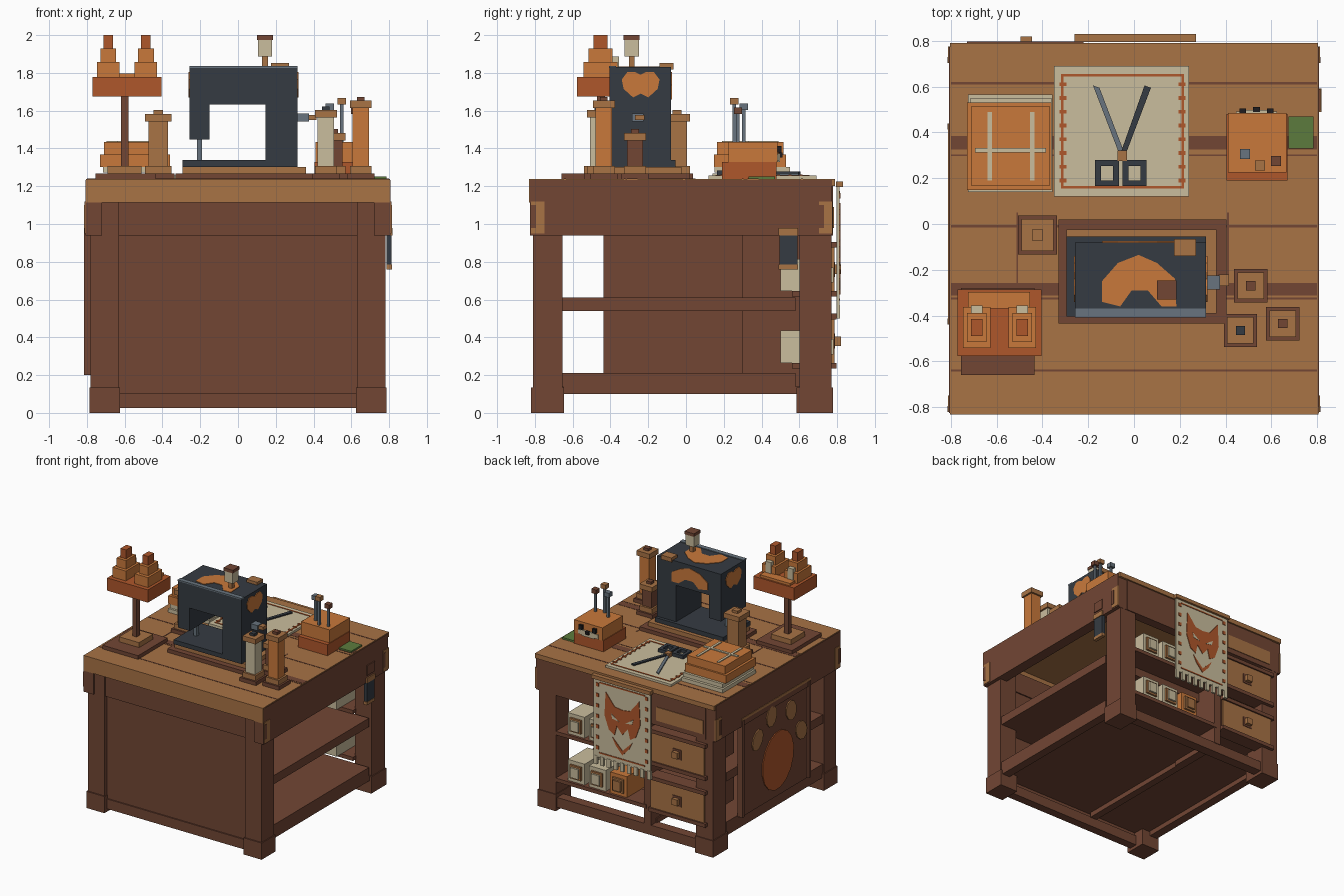
import bpy, bmesh, math
from mathutils import Vector

old = bpy.data.objects.get("Cube")
if old:
    bpy.data.objects.remove(old, do_unlink=True)


def material(name, hex_code):
    def linear(c):
        return c / 12.92 if c <= 0.04045 else ((c + 0.055) / 1.055) ** 2.4
    rgb = [linear(int(hex_code[i:i + 2], 16) / 255) for i in (0, 2, 4)] + [1]
    mat = bpy.data.materials.new(name)
    mat.use_nodes = True
    mat.diffuse_color = rgb
    mat.node_tree.nodes["Principled BSDF"].inputs["Base Color"].default_value = rgb
    return mat


brown = material("dark wood", "724634")
tan = material("light wood", "A87345")
slate = material("slate", "353B42")
orange = material("orange", "C9793B")
rust = material("rust", "AF572B")
cream = material("cream", "CABD9D")
steel = material("steel", "68747E")
green = material("green", "5C7B3D")
black = material("black", "1E1C1E")

TOP = 1.238


def prism(name, points, axis, start, thick, mat):
    """Extrude a flat outline along one axis."""
    def place(u, v):
        return {"x": (start, u, v), "y": (u, start, v), "z": (u, v, start)}[axis]
    bm = bmesh.new()
    face = bm.faces.new([bm.verts.new(place(u, v)) for u, v in points])
    grown = bmesh.ops.extrude_face_region(bm, geom=[face])
    moved = [g for g in grown["geom"] if isinstance(g, bmesh.types.BMVert)]
    shift = Vector([thick if axis == a else 0 for a in "xyz"])
    bmesh.ops.translate(bm, verts=moved, vec=shift)
    bmesh.ops.recalc_face_normals(bm, faces=bm.faces)
    mesh = bpy.data.meshes.new(name)
    bm.to_mesh(mesh)
    bm.free()
    mesh.materials.append(mat)
    obj = bpy.data.objects.new(name, mesh)
    bpy.context.collection.objects.link(obj)
    return obj


def box(name, xs, ys, zs, mat):
    corners = [(xs[0], ys[0]), (xs[1], ys[0]), (xs[1], ys[1]), (xs[0], ys[1])]
    return prism(name, corners, "z", zs[0], zs[1] - zs[0], mat)


def on_top(name, xs, ys, zs, mat):
    """Box whose heights are measured from the table top."""
    return box(name, xs, ys, (TOP + zs[0], TOP + zs[1]), mat)


def tower(name, x, y, layers):
    """Stack of centred square layers: half width, bottom, top, material."""
    for i, (r, low, high, mat) in enumerate(layers):
        on_top(f"{name}_{i}", (x - r, x + r), (y - r, y + r), (low, high), mat)


def ellipse(u, v, ru, rv, turn=0, n=16):
    out = []
    for i in range(n):
        a = math.tau * i / n
        p, q = ru * math.cos(a), rv * math.sin(a)
        out.append((u + p * math.cos(turn) - q * math.sin(turn),
                    v + p * math.sin(turn) + q * math.cos(turn)))
    return out


def frame(name, xs, ys, zs, w, mat):
    (a, b), (c, d) = xs, ys
    on_top(name + "_front", xs, (c, c + w), zs, mat)
    on_top(name + "_back", xs, (d - w, d), zs, mat)
    on_top(name + "_right", (a, a + w), (c + w, d - w), zs, mat)
    on_top(name + "_left", (b - w, b), (c + w, d - w), zs, mat)


# Legs, feet, side aprons and corner brackets
for side in (-1, 1):
    def span(a, b):
        return tuple(sorted((side * a, side * b)))
    for end, ys, foot in (("front", (-.81, -.655), (-.82, -.645)),
                          ("back", (.6, .77), (.585, .777))):
        box(end + "_leg", span(.63, .78), ys, (.1, 1.2), brown)
        box(end + "_foot", span(.625, .787), foot, (0, .135), brown)
    box("side_apron", span(.72, .808), (-.825, .772), (.94, 1.232), brown)
    box("side_rail", span(.7, .77), (-.65, .6), (.1, .14), brown)
    for y in (-.785, .74):
        box("corner_bracket", span(.8, .812), (y - .036, y + .036), (.95, 1.12), tan)
        box("bracket_plate", span(.8, .815), (y - .036, y - .01), (.98, 1.1), brown)

# Table top with seams
box("table_top", (-.804, .804), (-.82, .79), (1.2, TOP), tan)
box("front_edge", (-.804, .806), (-.832, -.8), (1.114, TOP), tan)
for y, w in ((.615, .005), (-.01, .005), (-.64, .005), (.3, .004), (-.325, .004),
             (.355, .03), (-.285, .027)):
    on_top("plank_seam", (-.8, .8), (y - w, y + w), (-.005, .002), brown)
for x in (-.51, .41):
    on_top("cross_seam", (x - .004, x + .004), (-.27, .05), (-.005, .002), brown)

# Front panel and rails
box("front_rail", (-.64, .64), (-.8, -.73), (.94, 1.114), brown)
box("front_panel", (-.64, .64), (-.78, -.74), (.1, .94), brown)
box("front_bottom_rail", (-.64, .64), (-.79, -.72), (.025, .105), brown)

# Inside shelves and back carcass
box("floor_shelf", (-.77, .77), (-.74, .58), (.14, .21), brown)
box("middle_shelf", (-.77, .77), (-.74, .58), (.54, .61), brown)
box("floor_beam", (-.23, -.17), (-.72, .7), (.1, .14), brown)
box("back_apron", (-.72, .72), (.7, .778), (.94, 1.2), brown)
box("back_bottom_rail", (-.64, .64), (.68, .76), (.025, .105), brown)
box("divider", (-.22, -.16), (.3, .765), (.1, .94), brown)
box("back_trim", (-.7, -.28), (.77, .783), (.98, 1.09), tan)

# Drawers and fabric shelves
for low, name in ((.25, "lower"), (.63, "upper")):
    box(name + "_drawer", (-.64, -.22), (.3, .77), (low, low + .26), brown)
    box(name + "_drawer_front", (-.71, -.23), (.765, .785), (low, low + .26), tan)
    for z in (low, low + .26):
        box(name + "_drawer_ledge", (-.73, -.22), (.68, .797), (z - .015, z + .015), brown)
    box(name + "_knob_plate", (-.51, -.43), (.78, .79), (low + .09, low + .17), brown)
    box(name + "_knob", (-.495, -.445), (.785, .82), (low + .105, low + .155), tan)
    box(name + "_fabric_shelf", (-.18, .64), (.56, .77), (low - .015, low + .015), brown)
    for x in (.08, .27, .46):
        color = orange if x < .1 and name == "lower" else cream
        inner = tan if color == orange else cream
        z = low + .015
        box("fabric_bolt", (x - .075, x + .075), (.5, .75), (z, z + .17), color)
        box("bolt_band", (x - .05, x + .05), (.75, .765), (z + .03, z + .14), tan)
        box("bolt_core", (x - .035, x + .035), (.75, .78), (z + .045, z + .125), inner)

# Paw panel on the right side
box("paw_panel", (-.8, -.77), (-.43, .43), (.2, 1), brown)
box("paw_panel_cap", (-.812, -.77), (-.44, .44), (.985, 1.005), tan)
for y in (-.425, .425):
    box("paw_panel_post", (-.815, -.77), (y - .013, y + .013), (.2, .985), brown)
prism("paw_pad", ellipse(-.03, .49, .2, .235, .2), "x", -.808, .009, rust)
for y, z, turn in ((.23, .75, .5), (.05, .875, .15), (-.2, .83, -.3), (-.33, .62, -.6)):
    prism("paw_toe", ellipse(y, z, .065, .085, turn, 10), "x", -.808, .009, tan)

# Hanging sheath on the left side
box("sheath_loop", (.8, .815), (.495, .59), (1, 1.08), brown)
box("sheath_collar", (.785, .818), (.49, .592), (.94, .98), tan)
box("sheath_body", (.785, .813), (.495, .59), (.785, .94), slate)
box("sheath_tip", (.785, .815), (.49, .592), (.76, .785), tan)

# Banner on the back
box("banner_rod", (-.26, .27), (.795, .83), (1.195, 1.225), tan)
box("banner_cloth", (-.25, .26), (.798, .812), (.56, 1.2), cream)
for i in range(9):
    x = -.235 + i * .06
    box("banner_tassel", (x - .016, x + .016), (.797, .815), (.5, .57), cream)
for i in range(7):
    z = .64 + i * .085
    for x in (-.215, .225):
        box("banner_stitch", (x - .012, x + .012), (.811, .817), (z - .014, z + .014), rust)
for z in (.6, 1.17):
    box("banner_line", (-.2, .21), (.811, .816), (z - .005, z + .005), rust)
fox = [(0, .1), (.07, .11), (.15, .21), (.16, .02), (.12, -.09), (.07, -.12), (.05, -.04)]
outline = fox + [(0, -.1)] + [(-u, v) for u, v in fox[:0:-1]]
prism("banner_face", [(u, v + .9) for u, v in outline], "y", .811, .006, rust)
chin = [(-.09, .76), (0, .67), (.09, .76), (.06, .7), (0, .635), (-.06, .7)]
prism("banner_chin", chin, "y", .811, .006, rust)
for s in (-1, 1):
    eye = [(s * .03, .9), (s * .1, .95), (s * .09, .91)]
    prism("banner_eye", eye, "y", .816, .003, cream)

# Cutting cloth with border and scissors
on_top("cutting_cloth", (-.35, .24), (.12, .69), (0, .018), cream)
frame("cloth_border", (-.318, .218), (.155, .655), (.017, .022), .01, rust)
for i in range(8):
    y = .19 + i * .06
    for x in (-.31, .21):
        on_top("cloth_stitch", (x - .015, x + .015), (y - .008, y + .008), (.017, .023), rust)
for tip, mat, z in ((-.165, steel, .022), (.06, slate, .03)):
    base = -.05
    blade = [(base - .012, .3), (base + .012, .3), (tip + .014, .595), (tip - .014, .605)]
    prism("scissor_blade", blade, "z", TOP + z, .01, mat)
for x in (-.118, .002):
    frame("scissor_handle", (x - .053, x + .053), (.165, .28), (.018, .045), .026, slate)
on_top("scissor_pivot", (-.072, -.03), (.275, .32), (.018, .05), tan)

# Folded fabric pile with ribbons
on_top("fold_bottom", (-.725, -.355), (.14, .565), (0, .03), cream)
on_top("fold_second", (-.715, -.36), (.15, .55), (.034, .065), cream)
on_top("fold_third", (-.73, -.36), (.148, .53), (.065, .13), orange)
on_top("fold_top", (-.71, -.37), (.165, .515), (.13, .195), orange)
for x in (-.63, -.445):
    on_top("ribbon", (x - .01, x + .01), (.19, .49), (.19, .201), cream)
on_top("cross_ribbon", (-.695, -.385), (.312, .332), (.19, .202), cream)

# Pincushion with face and pins
on_top("cushion_base", (.405, .67), (.19, .48), (0, .09), rust)
on_top("cushion_body", (.41, .665), (.225, .485), (.09, .195), orange)
on_top("cushion_muzzle", (.48, .59), (.48, .497), (.09, .135), cream)
on_top("cushion_nose", (.52, .55), (.49, .512), (.115, .14), black)
for x in (.475, .595):
    on_top("cushion_eye", (x - .015, x + .015), (.48, .505), (.14, .175), black)
    on_top("cushion_cheek", (x - .03, x + .03), (.48, .492), (.095, .13), cream)
for x, y, high, mat in ((.485, .305, .4, steel), (.55, .255, .43, tan), (.62, .275, .38, brown)):
    tower("pin", x, y, [(.009, .19, high - .03, steel), (.022, high - .035, high, mat)])
on_top("green_swatch", (.675, .785), (.33, .47), (0, .014), green)

# Sewing machine
on_top("machine_board", (-.33, .405), (-.435, .02), (0, .03), brown)
on_top("machine_plinth", (-.295, .36), (-.39, -.025), (.03, .065), tan)
on_top("machine_bed", (-.295, .315), (-.405, -.055), (.065, .1), slate)
on_top("machine_column", (.145, .315), (-.405, -.08), (.1, .4), slate)
on_top("machine_arm", (-.257, .315), (-.405, -.08), (.395, .592), slate)
on_top("machine_head", (-.257, -.15), (-.405, -.08), (.21, .4), slate)
on_top("needle", (-.217, -.19), (-.26, -.23), (.1, .215), steel)
on_top("top_trim", (-.257, .315), (-.408, -.37), (.588, .598), steel)
on_top("top_knob", (.175, .27), (-.14, -.065), (.58, .615), tan)
on_top("wheel_axle", (.31, .375), (-.285, -.225), (.305, .347), steel)
on_top("wheel_grip", (.37, .415), (-.27, -.22), (.312, .34), tan)
patch = [(-.16, .0), (-.09, .08), (0, .115), (.08, .08), (.16, .01), (.165, -.11),
         (.1, -.11), (.04, -.04), (-.03, -.04), (-.08, -.11), (-.16, -.09)]
prism("top_patch", [(u + .02, v - .25) for u, v in patch], "z", TOP + .59, .006, orange)
prism("back_patch", [(u + .02, v * .65 + 1.73) for u, v in patch], "y", -.081, .006, orange)
heart = [(-.1, .03), (-.07, .07), (-.03, .07), (0, .055), (.03, .07), (.07, .07), (.1, .03),
         (.09, -.02), (.04, -.065), (0, -.045), (-.04, -.065), (-.09, -.02)]
for x in (-.262, .314):
    prism("end_patch", [(u - .24, v + 1.735) for u, v in heart], "x", x, .006, orange)
tower("thread_spool", .143, -.288, [(.015, .59, .65, tan), (.038, .65, .737, cream),
                                    (.042, .737, .762, brown)])

# Lamp with two stepped ears
on_top("lamp_base", (-.755, -.435), (-.66, -.28), (0, .03), brown)
tower("lamp_stand", -.6, -.45, [(.09, .03, .07, tan), (.02, .07, .45, brown)])
on_top("lamp_shade", (-.77, -.405), (-.577, -.285), (.437, .54), rust)
on_top("lamp_ridge", (-.725, -.455), (-.37, -.298), (.54, .56), orange)
for x in (-.687, -.488):
    for r, low, high, mat in ((.06, .54, .62, orange), (.042, .62, .69, orange), (.025, .69, .762, rust)):
        on_top("lamp_ear", (x - r, x + r), (-.452 - r * 1.5, -.452 + r * 1.5), (low, high), mat)
    on_top("inner_ear", (x - .025, x + .025), (-.39, -.356), (.55, .65), cream)

# Thread spools standing on the table
def spool(name, x, y, r, height, body, tip):
    tower(name, x, y, [(r + .015, 0, .03, brown), (r, .03, .07, tan), (r * .75, .07, height - .04, body),
                       (r, height - .04, height, tan), (r * .35, height, height + .02, tip)])


spool("tan_spool", -.422, -.048, .07, .345, tan, tan)
spool("brown_spool", .51, -.27, .058, .245, brown, brown)
spool("cream_spool", .465, -.465, .058, .365, cream, slate)
spool("orange_spool", .65, -.435, .058, .415, orange, brown)
